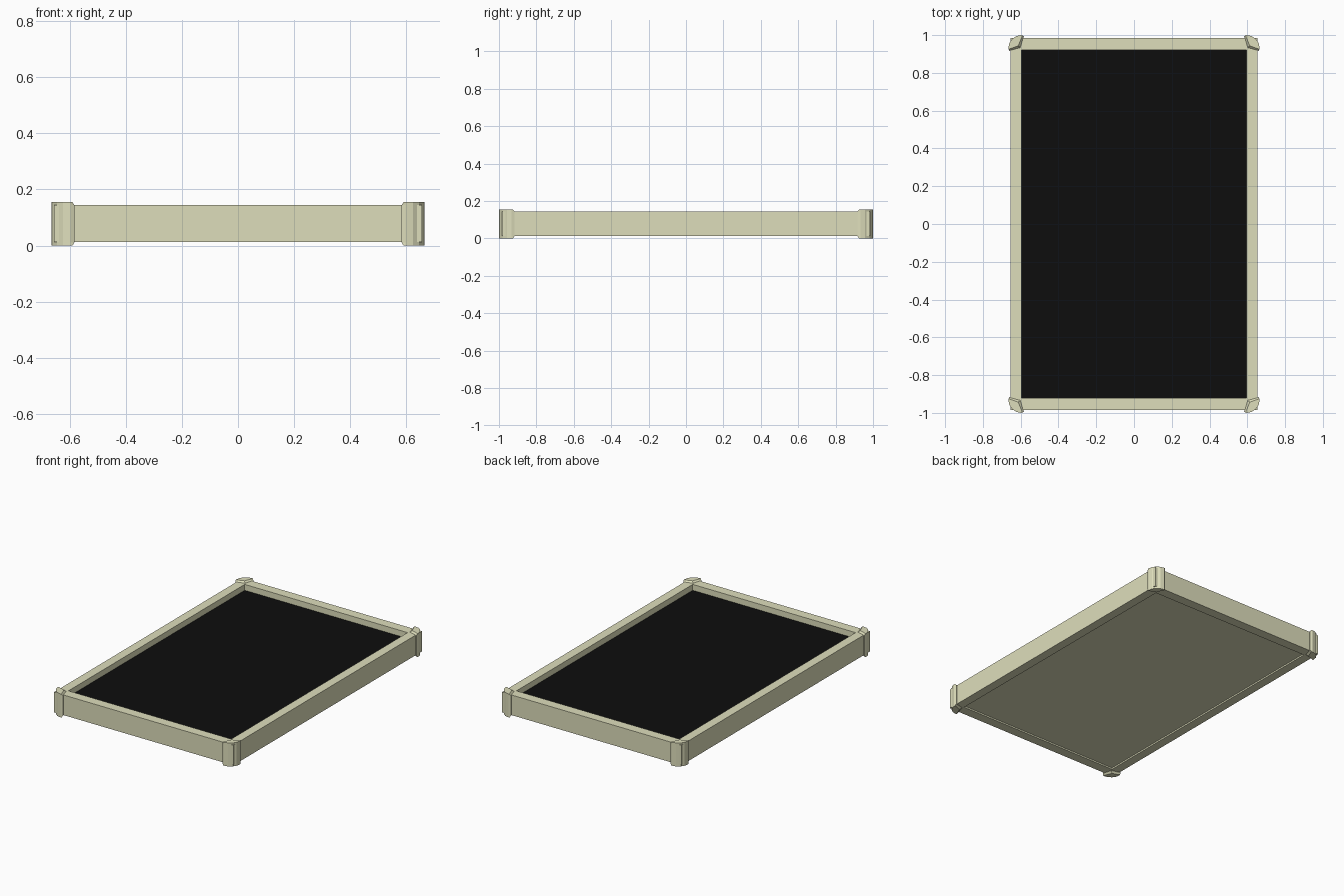
import bpy, bmesh
from math import sin, cos, pi

if "Cube" in bpy.data.objects:
    bpy.data.objects.remove(bpy.data.objects["Cube"])


def material(name, rgb):
    m = bpy.data.materials.new(name)
    m.diffuse_color = (*rgb, 1)
    m.use_nodes = True
    m.node_tree.nodes["Principled BSDF"].inputs["Base Color"].default_value = m.diffuse_color
    return m


CREAM = material("cream", (0.73, 0.73, 0.50))
BLACK = material("black", (0.004, 0.004, 0.004))


def make(name, bm, mat):
    bmesh.ops.recalc_face_normals(bm, faces=bm.faces)
    me = bpy.data.meshes.new(name)
    bm.to_mesh(me)
    bm.free()
    me.materials.append(mat)
    ob = bpy.data.objects.new(name, me)
    bpy.context.collection.objects.link(ob)
    return ob


def loft(name, rings, mat, closed=False):
    # Skin a stack of equal rings; cap the ends or join them up
    bm = bmesh.new()
    vs = [[bm.verts.new(p) for p in r] for r in rings]
    n = len(vs[0])
    pairs = list(zip(vs, vs[1:])) + ([(vs[-1], vs[0])] if closed else [])
    for a, b in pairs:
        for i in range(n):
            j = (i + 1) % n
            bm.faces.new((a[i], a[j], b[j], b[i]))
    if not closed:
        bm.faces.new(vs[0])
        bm.faces.new(vs[-1])
    return make(name, bm, mat)


def rect(x, y, z):
    return [(-x, -y, z), (x, -y, z), (x, y, z), (-x, y, z)]


# Frame: mitred rails with a rectangular section
loft("frame", [rect(0.655, 0.985, 0.012), rect(0.655, 0.985, 0.145),
               rect(0.595, 0.92, 0.145), rect(0.595, 0.92, 0.012)], CREAM, True)

# Backing board and dark panel set inside the frame
loft("backing_board", [rect(0.595, 0.92, 0.022), rect(0.595, 0.92, 0.10)], CREAM)
loft("dark_panel", [rect(0.595, 0.92, 0.10), rect(0.595, 0.92, 0.106)], BLACK)

# Corner caps: rounded outside, V-shaped inside with bevelled lips
arc = [(0.597 + 0.068 * cos(a * pi / 8), 0.932 + 0.068 * sin(a * pi / 8)) for a in range(5)]
small = arc + [(0.590, 0.999), (0.613, 0.943), (0.664, 0.925)]
large = arc + [(0.583, 0.994), (0.601, 0.933), (0.661, 0.917)]
levels = [(small, 0.0), (large, 0.011), (large, 0.144), (small, 0.155)]
for sx, side in ((1, "right"), (-1, "left")):
    for sy, end in ((1, "back"), (-1, "front")):
        loft(f"corner_cap_{end}_{side}",
             [[(sx * x, sy * y, z) for x, y in ring] for ring, z in levels], CREAM)
